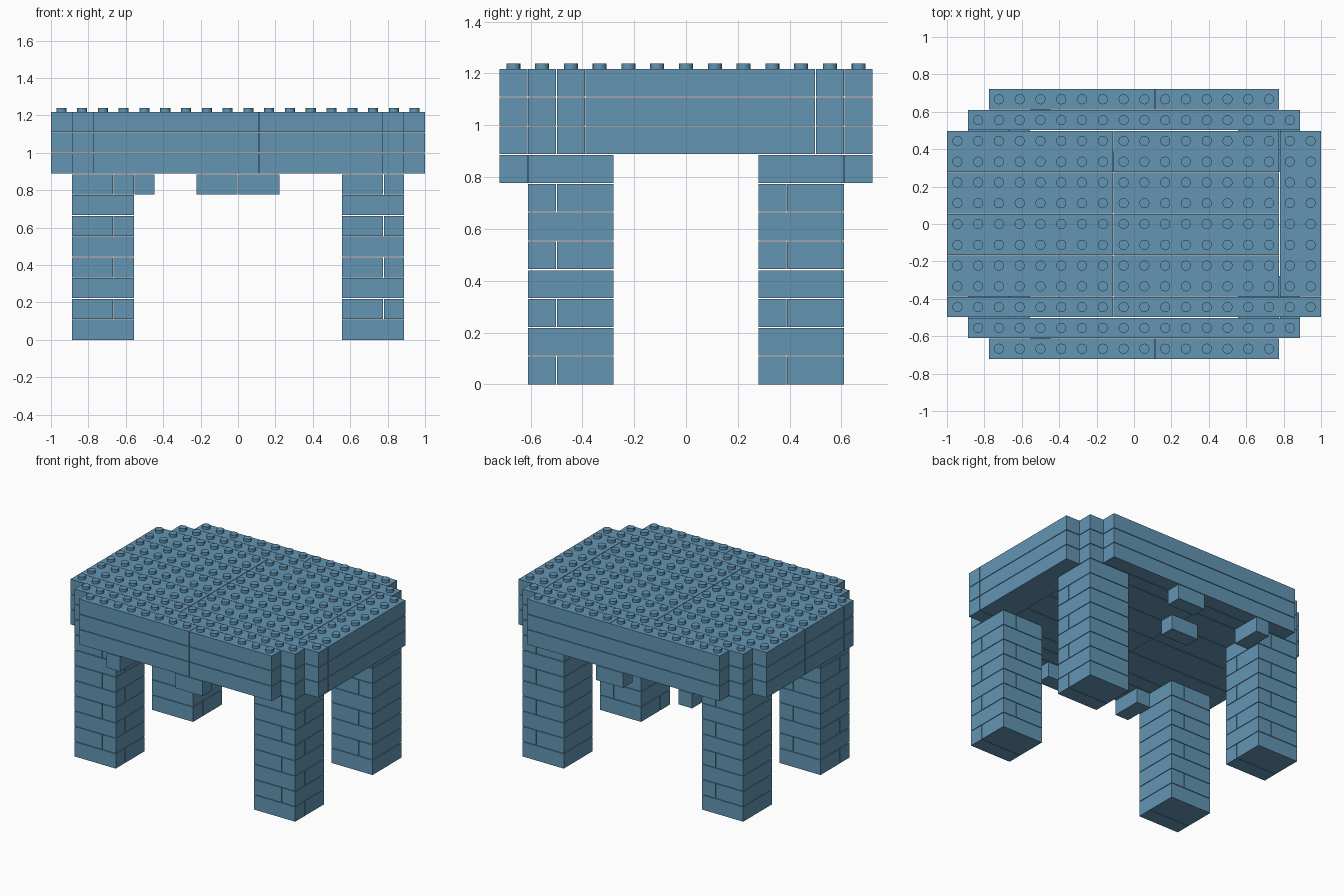
import bpy, bmesh, math
from mathutils import Matrix, Vector

if "Cube" in bpy.data.objects:
    bpy.data.objects.remove(bpy.data.objects["Cube"])

U = 1 / 9          # one stud pitch, also one brick height
GAP = 0.0015       # clearance on each brick side
SEAM = 0.004       # clearance above each brick

blue = bpy.data.materials.new("dusty_blue")
blue.diffuse_color = (0.125, 0.30, 0.45, 1)
blue.use_nodes = True
blue.node_tree.nodes["Principled BSDF"].inputs["Base Color"].default_value = blue.diffuse_color


def finish(name, bm):
    mesh = bpy.data.meshes.new(name)
    bm.to_mesh(mesh)
    bm.free()
    mesh.materials.append(blue)
    obj = bpy.data.objects.new(name, mesh)
    bpy.context.collection.objects.link(obj)
    return obj


def brick(bm, x0, x1, y0, y1, layer):
    """Add one brick; x, y and layer are in stud units."""
    lo = Vector((x0 * U + GAP, y0 * U + GAP, layer * U))
    hi = Vector((x1 * U - GAP, y1 * U - GAP, (layer + 1) * U - SEAM))
    m = Matrix.Translation((lo + hi) / 2) @ Matrix.Diagonal((*(hi - lo), 1))
    bmesh.ops.create_cube(bm, size=1, matrix=m)


# Legs: layers alternate between a split in y and a split in x
for side, x0 in (("left", -8), ("right", 5)):
    for end, y0 in (("front", -5.5), ("back", 2.5)):
        bm = bmesh.new()
        for layer in range(8):
            if layer % 2 == 0:
                brick(bm, x0, x0 + 3, y0, y0 + 1, layer)
                brick(bm, x0, x0 + 3, y0 + 1, y0 + 3, layer)
            else:
                brick(bm, x0, x0 + 2, y0, y0 + 3, layer)
                brick(bm, x0 + 2, x0 + 3, y0, y0 + 3, layer)
        finish(f"{end}_{side}_leg", bm)

# Table top: three identical layers of long bricks
top_plan = [(7, 9, -3.5, 4.5), (-1, 9, -4.5, -3.5), (-9, -1, -4.5, -3.5)]
for y in (-3.5, -1.5, 0.5, 2.5):
    top_plan += [(-9, -1, y, y + 2), (-1, 7, y, y + 2)]
for y in (-5.5, 4.5):
    top_plan.append((-8, 8, y, y + 1))
for y in (-6.5, 5.5):
    top_plan += [(-7, 1, y, y + 1), (1, 7, y, y + 1)]
bm = bmesh.new()
for layer in (8, 9, 10):
    for plan in top_plan:
        brick(bm, *plan, layer)
finish("table_top", bm)

# Small bricks that tie the underside together
bm = bmesh.new()
for plan in ((0, 2, 5.5, 6.5), (0, 2, -6.5, -5.5),
             (-2, 0, 2.5, 3.5), (0, 2, -3.5, -2.5),
             (-5, -4, 4.5, 6.5), (-5, -4, -6.5, -4.5)):
    brick(bm, *plan, 7)
finish("underside_bricks", bm)

# Studs over the stepped outline of the top
bm = bmesh.new()
base, tip = 11 * U - SEAM - 0.002, 11 * U + 0.017
for row in range(-6, 7):
    half = {6: 7, 5: 8}.get(abs(row), 9)
    for col in range(-half, half):
        m = Matrix.Translation(((col + 0.5) * U, row * U, (base + tip) / 2))
        bmesh.ops.create_cone(bm, cap_ends=True, segments=16, radius1=0.027,
                              radius2=0.027, depth=tip - base, matrix=m)
studs = finish("studs", bm)
bpy.context.view_layer.objects.active = studs
studs.select_set(True)
bpy.ops.object.shade_smooth_by_angle(angle=math.radians(35))
